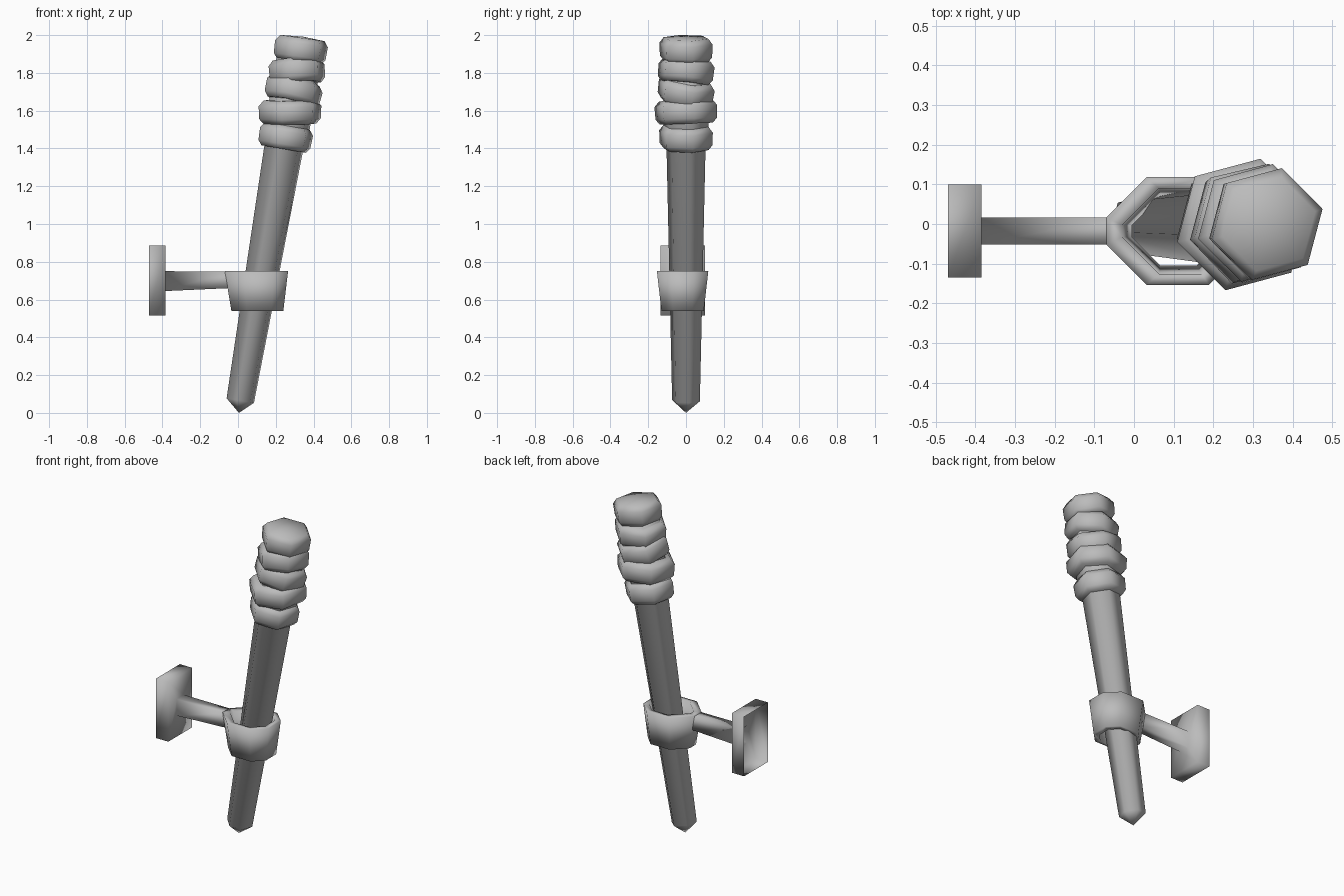
import bpy
import bmesh
from math import cos, sin, radians
from mathutils import Vector

if "Cube" in bpy.data.objects:
    bpy.data.objects.remove(bpy.data.objects["Cube"])

grey = bpy.data.materials.new("plain grey")
grey.use_nodes = True
grey.diffuse_color = (0.5, 0.5, 0.5, 1)
grey.node_tree.nodes["Principled BSDF"].inputs["Base Color"].default_value = (0.5, 0.5, 0.5, 1)


def finish(bm, name):
    bmesh.ops.recalc_face_normals(bm, faces=bm.faces)
    for face in bm.faces:
        face.smooth = True
    mesh = bpy.data.meshes.new(name)
    bm.to_mesh(mesh)
    bm.free()
    mesh.materials.append(grey)
    obj = bpy.data.objects.new(name, mesh)
    bpy.context.collection.objects.link(obj)


def loft(bm, rings, closed=False):
    """Bridge successive rings of points with quads."""
    loops = [[bm.verts.new(p) for p in ring] for ring in rings]
    pairs = list(zip(loops, loops[1:]))
    if closed:
        pairs.append((loops[-1], loops[0]))
    for a, b in pairs:
        for i in range(len(a)):
            j = (i + 1) % len(a)
            bm.faces.new((a[i], a[j], b[j], b[i]))
    return loops


def cap(bm, loop, point):
    tip = bm.verts.new(point)
    for i in range(len(loop)):
        bm.faces.new((loop[i], loop[(i + 1) % len(loop)], tip))


def hexagon(center, normal, radius):
    """Six points around a centre in the plane across the normal."""
    n = normal.normalized()
    u = (Vector((1, 0, 0)) - n * n.x).normalized()
    v = n.cross(u)
    angles = [radians(15 + 60 * i) for i in range(6)]
    return [center + radius * (cos(a) * u + sin(a) * v) for a in angles]


lean = Vector((0.172, 0, 1))


def on_axis(z):
    return Vector((0.012, 0, 0.065)) + lean * (z - 0.065)


# Tapered, leaning handle with a pointed foot
bm = bmesh.new()
rings = [hexagon(on_axis(z), lean, r)
         for z, r in ((0.065, 0.076), (1.45, 0.108), (1.47, 0.123), (1.92, 0.123))]
loops = loft(bm, rings)
cap(bm, loops[0], (0.005, 0, 0))
cap(bm, loops[-1], on_axis(1.92))
finish(bm, "handle")

# Uneven wrappings round the head: height, radius, x tilt, y tilt
wraps = [(1.46, 0.147, 0.17, 0), (1.595, 0.172, 0.0, -0.04), (1.705, 0.156, 0.24, 0.15),
         (1.81, 0.154, -0.06, 0.1), (1.925, 0.146, 0.14, 0)]
for number, (z, radius, tx, ty) in enumerate(wraps, 1):
    top = number == len(wraps)
    n = Vector((tx, ty, 1)).normalized()
    c = on_axis(z)
    profile = [(-0.064, 0.84), (-0.038, 0.98), (0.03, 1), (0.06, 0.84)]
    bm = bmesh.new()
    loops = loft(bm, [hexagon(c + n * h, n, radius * s) for h, s in profile])
    cap(bm, loops[0], c - n * 0.064)
    cap(bm, loops[-1], c + n * (0.068 if top else 0.06))
    finish(bm, f"head_wrap_{number}")


mid_y = -0.018


def collar_ring(z, left, right, half, nose, tail):
    """Long octagon: narrow end toward the arm, broad end away from it."""
    side = [(right, tail), (right - half + tail, half), (left + half - nose, half), (left, nose)]
    outline = side + [(x, -y) for x, y in reversed(side)]
    return [Vector((x, mid_y + y, z)) for x, y in outline]


# Hollow collar holding the handle
bm = bmesh.new()
loft(bm, [collar_ring(0.54, -0.035, 0.24, 0.112, 0.03, 0.05),
          collar_ring(0.75, -0.07, 0.265, 0.136, 0.034, 0.06),
          collar_ring(0.75, -0.03, 0.232, 0.108, 0.015, 0.047),
          collar_ring(0.54, -0.005, 0.205, 0.087, 0.015, 0.04)], closed=True)
finish(bm, "collar")


def upright(x, y0, y1, z0, z1):
    return [Vector((x, y, z)) for y, z in ((y0, z0), (y1, z0), (y1, z1), (y0, z1))]


# Arm and open-backed wall plate in one continuous shell
arm = (mid_y - 0.034, mid_y + 0.034)
bm = bmesh.new()
loft(bm, [upright(-0.055, *arm, 0.66, 0.749),
          upright(-0.385, *arm, 0.645, 0.75),
          upright(-0.385, -0.135, 0.1, 0.515, 0.885),
          upright(-0.47, -0.135, 0.1, 0.515, 0.885)])
finish(bm, "wall_bracket")
